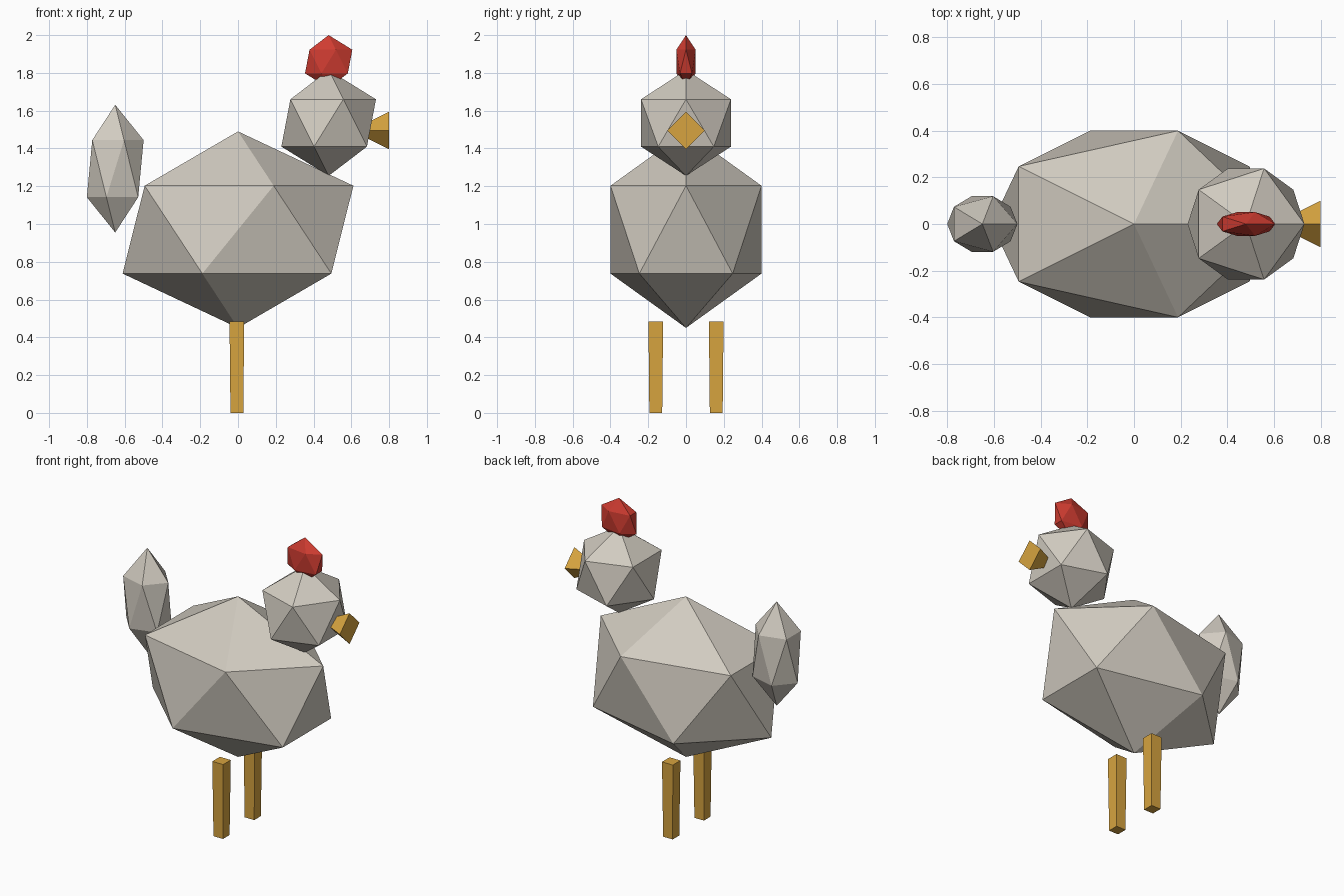
import bpy
from math import pi

cube = bpy.data.objects.get("Cube")
if cube:
    bpy.data.objects.remove(cube, do_unlink=True)


def material(name, rgb):
    mat = bpy.data.materials.new(name)
    mat.use_nodes = True
    color = (*rgb, 1)
    mat.diffuse_color = color
    mat.node_tree.nodes["Principled BSDF"].inputs["Base Color"].default_value = color
    return mat


feather = material("warm grey feathers", (0.64, 0.60, 0.53))
yellow = material("ochre yellow", (0.68, 0.37, 0.05))
red = material("comb red", (0.62, 0.045, 0.03))


def finish(name, mat):
    obj = bpy.context.object
    obj.name = obj.data.name = name
    obj.data.materials.append(mat)
    bpy.ops.object.transform_apply(location=False, rotation=True, scale=True)
    return obj


def faceted_ball(name, center, radii, mat):
    """Twenty-sided ball stretched along each axis."""
    bpy.ops.mesh.primitive_ico_sphere_add(subdivisions=1, radius=1, location=center)
    bpy.context.object.scale = radii
    return finish(name, mat)


# Feathered parts and comb
faceted_ball("body", (0, 0, 0.97), (0.683, 0.47, 0.52), feather)
faceted_ball("head", (0.48, 0, 1.535), (0.28, 0.28, 0.28), feather)
faceted_ball("tail", (-0.65, 0, 1.293), (0.168, 0.14, 0.338), feather)
faceted_ball("comb", (0.48, 0, 1.86), (0.14, 0.06, 0.14), red)

# Beak: four-sided cone, wide end outwards
bpy.ops.mesh.primitive_cone_add(vertices=4, radius1=0.1, radius2=0, depth=0.2,
                                location=(0.7, 0, 1.495), rotation=(0, -pi / 2, 0))
finish("beak", yellow)

# Legs: square posts, slightly wider at the top
for name, side in (("front_leg", -1), ("back_leg", 1)):
    bpy.ops.mesh.primitive_cone_add(vertices=4, radius1=0.048, radius2=0.055,
                                    depth=0.485, location=(-0.006, side * 0.16, 0.2425),
                                    rotation=(0, 0, pi / 4))
    finish(name, yellow)
